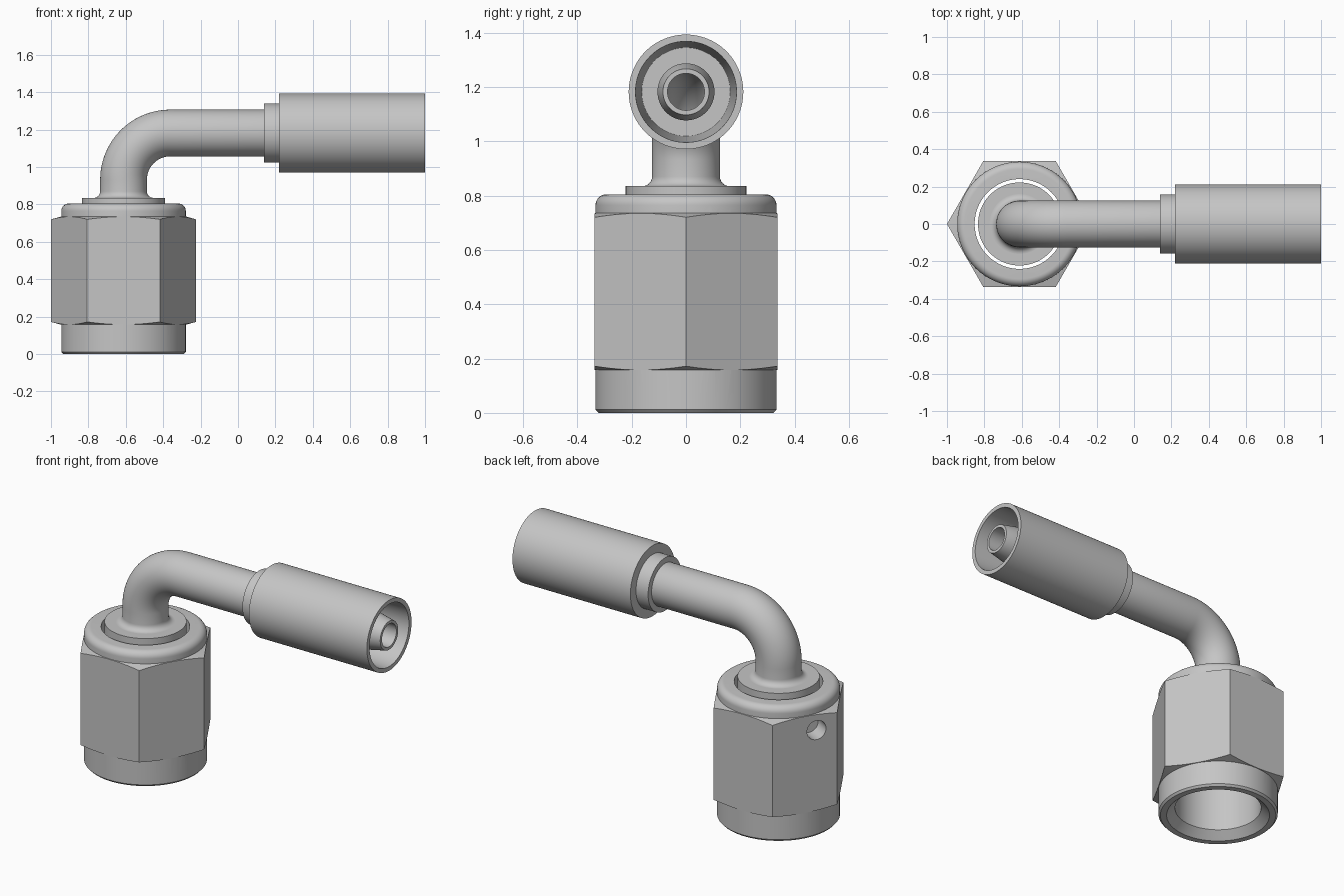
import bpy, bmesh, math
from mathutils import Vector

if "Cube" in bpy.data.objects:
    bpy.data.objects.remove(bpy.data.objects["Cube"])

SEG = 96
NUT_X, AXIS_Z = -0.612, 1.182
steel = bpy.data.materials.new("satin steel")
steel.diffuse_color = (0.56, 0.56, 0.56, 1)
steel.use_nodes = True
steel.node_tree.nodes["Principled BSDF"].inputs["Base Color"].default_value = steel.diffuse_color


def make_object(name, bm):
    bmesh.ops.recalc_face_normals(bm, faces=bm.faces)
    me = bpy.data.meshes.new(name)
    bm.to_mesh(me)
    bm.free()
    me.materials.append(steel)
    ob = bpy.data.objects.new(name, me)
    bpy.context.collection.objects.link(ob)
    return ob


def ring_body(name, stations, seg=SEG):
    """Closed skin through circles (x, z, tilt, radius); tilt 0 = up, 90 deg = +x."""
    bm = bmesh.new()
    rings = []
    for x, z, tilt, r in stations:
        side = Vector((math.cos(tilt), 0, -math.sin(tilt)))
        rings.append([bm.verts.new(Vector((x, 0, z))
                      + side * r * math.cos(a) + Vector((0, r * math.sin(a), 0)))
                      for a in (2 * math.pi * i / seg for i in range(seg))])
    for k, ring in enumerate(rings):
        nxt = rings[(k + 1) % len(rings)]
        for i in range(seg):
            j = (i + 1) % seg
            bm.faces.new((ring[i], ring[j], nxt[j], nxt[i]))
    return make_object(name, bm)


def solid(name, profile, seg=SEG):
    """Solid turned about the nut axis from (radius, z) points, capped at both ends."""
    bm = bmesh.new()
    rings = [[bm.verts.new((NUT_X + r * math.cos(2 * math.pi * i / seg),
                            r * math.sin(2 * math.pi * i / seg), z))
              for i in range(seg)] for r, z in profile]
    for a, b in zip(rings, rings[1:]):
        for i in range(seg):
            j = (i + 1) % seg
            bm.faces.new((a[i], a[j], b[j], b[i]))
    bm.faces.new(rings[0])
    bm.faces.new(rings[-1])
    return make_object(name, bm)


def boolean(target, tool, operation):
    mod = target.modifiers.new("cut", 'BOOLEAN')
    mod.operation, mod.object, mod.solver = operation, tool, 'EXACT'
    bpy.context.view_layer.objects.active = target
    bpy.ops.object.modifier_apply(modifier=mod.name)
    bpy.data.objects.remove(tool, do_unlink=True)


def smooth(ob):
    bpy.ops.object.select_all(action='DESELECT')
    ob.select_set(True)
    bpy.context.view_layer.objects.active = ob
    bpy.ops.object.shade_smooth_by_angle(angle=math.radians(25))


def arc(cx, cz, r, a0, a1, n):
    return [(cx + r * math.cos(math.radians(a0 + (a1 - a0) * i / n)),
             cz + r * math.sin(math.radians(a0 + (a1 - a0) * i / n))) for i in range(n + 1)]


# Hex nut: prism with turned corner chamfers
nut = solid("hex_nut", [(0.388, 0.10), (0.388, 0.78)], 6)
boolean(nut, solid("chamfer", [(0.325, 0.155), (0.392, 0.173),
                               (0.392, 0.719), (0.325, 0.738)]), 'INTERSECT')
# Round collars above and below the hexagon
boolean(nut, solid("collars", [(0.322, 0), (0.333, 0.012)]
                   + arc(0.293, 0.765, 0.04, 0, 90, 8)), 'UNION')
# Through bore with a chamfered mouth
boolean(nut, solid("bore", [(0.30, -0.0125), (0.245, 0.04), (0.24, 0.045), (0.24, 0.9)]), 'DIFFERENCE')
# Retaining wire hole in one rear flat
bm = bmesh.new()
bmesh.ops.create_cone(bm, cap_ends=True, segments=32, radius1=0.057, radius2=0.057, depth=0.2)
hole = make_object("wire_hole", bm)
normal = Vector((-math.cos(math.pi / 6), 0.5, 0))
hole.rotation_euler = normal.to_track_quat('Z', 'Y').to_euler()
hole.location = Vector((NUT_X - 0.326, 0.107, 0.64)) 
bpy.context.view_layer.update()
boolean(nut, hole, 'DIFFERENCE')
smooth(nut)

# Hollow elbow: seat nose, flange, fillet, bend, straight run and hose stem
BEND = 0.25
TUBE, BORE = 0.125, 0.068
Q = math.pi / 2


def bend(r):
    cx, cz = NUT_X + BEND, AXIS_Z - BEND
    return [(cx - BEND * math.cos(Q * i / 24), cz + BEND * math.sin(Q * i / 24), Q * i / 24, r)
            for i in range(25)]


outer = [(NUT_X, z, 0, r) for r, z in
         [(0.11, 0.40), (0.222, 0.53), (0.222, 0.835), (0.16, 0.835)]
         + arc(TUBE + 0.035, 0.87, 0.035, 270, 180, 6)]
outer += bend(TUBE)
outer += [(x, AXIS_Z, Q, r) for x, r in
          [(0.20, TUBE), (0.30, 0.105), (0.90, 0.105), (1.0, 0.085), (1.0, BORE)]]
inner = bend(BORE)[::-1] + [(NUT_X, 0.40, 0, BORE)]
smooth(ring_body("elbow_tube", outer + inner))

# Crimp ferrule with stepped neck and open tapered mouth
ferrule = [(0.14, 0.12), (0.14, 0.158), (0.22, 0.158), (0.22, 0.211),
           (1.0, 0.211), (1.0, 0.186), (0.32, 0.163), (0.32, 0.10)]
smooth(ring_body("crimp_ferrule", [(x, AXIS_Z, Q, r) for x, r in ferrule]))
